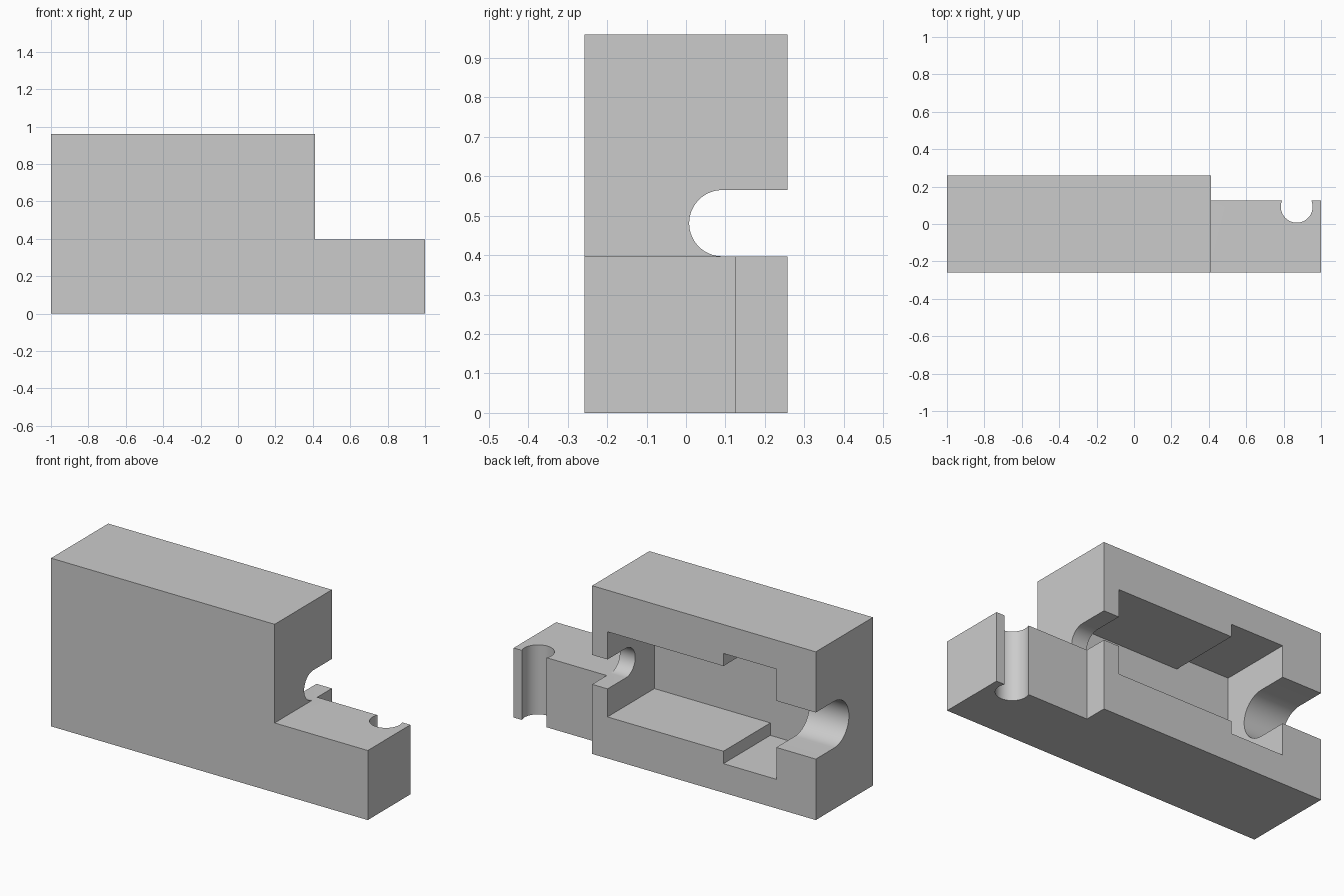
import bpy
import bmesh
from math import pi, cos, sin, radians
from mathutils import Vector

if "Cube" in bpy.data.objects:
    bpy.data.objects.remove(bpy.data.objects["Cube"])

grey = bpy.data.materials.new("plain grey")
grey.use_nodes = True
grey.diffuse_color = (0.6, 0.6, 0.6, 1)
grey.node_tree.nodes["Principled BSDF"].inputs["Base Color"].default_value = (0.6, 0.6, 0.6, 1)


def prism(name, points, move):
    """Solid made by sweeping a flat outline along a vector."""
    bm = bmesh.new()
    face = bm.faces.new([bm.verts.new(p) for p in points])
    swept = bmesh.ops.extrude_face_region(bm, geom=[face], use_keep_orig=True)
    verts = [v for v in swept["geom"] if isinstance(v, bmesh.types.BMVert)]
    bmesh.ops.translate(bm, verts=verts, vec=Vector(move))
    bmesh.ops.recalc_face_normals(bm, faces=bm.faces)
    mesh = bpy.data.meshes.new(name)
    bm.to_mesh(mesh)
    bm.free()
    mesh.materials.append(grey)
    obj = bpy.data.objects.new(name, mesh)
    bpy.context.collection.objects.link(obj)
    return obj


def box(name, x, y, z):
    outline = [(x[0], y[0], z[0]), (x[1], y[0], z[0]), (x[1], y[1], z[0]), (x[0], y[1], z[0])]
    return prism(name, outline, (0, 0, z[1] - z[0]))


def slot(name, x, radius):
    """Round-bottomed channel along x, open to the back."""
    arc = [(x[0], bore_y - radius * sin(pi * i / 32), bore_z + radius * cos(pi * i / 32))
           for i in range(33)]
    opening = [(x[0], open_y, bore_z - radius), (x[0], open_y, bore_z + radius)]
    return prism(name, arc + opening, (x[1] - x[0], 0, 0))


def combine(target, tool, operation):
    mod = target.modifiers.new(tool.name, 'BOOLEAN')
    mod.operation = operation
    mod.solver = 'EXACT'
    mod.object = tool
    bpy.context.view_layer.objects.active = target
    bpy.ops.object.modifier_apply(modifier=mod.name)
    bpy.data.objects.remove(tool)


half, open_y, floor_y = 0.258, 0.4, -0.165
bore_y, bore_z = 0.092, 0.481

# Tall block with a lower foot at one end
body = box("housing_half", (-1, 0.412), (-half, half), (0, 0.96))
foot = box("foot", (0.36, 1), (-half, 0.126), (0, 0.397))
combine(body, foot, 'UNION')

# Main cavity and the taller pocket beside it
cavity = box("cavity", (-0.6, 0.315), (floor_y, open_y), (0.237, 0.723))
pocket = box("pocket", (-0.751, -0.417), (floor_y, open_y), (0.166, 0.795))
combine(cavity, pocket, 'UNION')
combine(body, cavity, 'DIFFERENCE')

# Narrow channel to the foot, wide channel out of the far end
combine(body, slot("narrow_channel", (0.25, 0.5), 0.084), 'DIFFERENCE')
combine(body, slot("wide_channel", (-1.1, -0.7), 0.133), 'DIFFERENCE')

# Upright bore through the foot, breaking out at its back
ring = [(0.87 + 0.085 * cos(2 * pi * i / 64), bore_y + 0.085 * sin(2 * pi * i / 64), -0.1)
        for i in range(64)]
combine(body, prism("foot_bore", ring, (0, 0, 0.7)), 'DIFFERENCE')

bpy.ops.object.select_all(action='DESELECT')
body.select_set(True)
bpy.context.view_layer.objects.active = body
bpy.ops.object.shade_smooth_by_angle(angle=radians(30))
